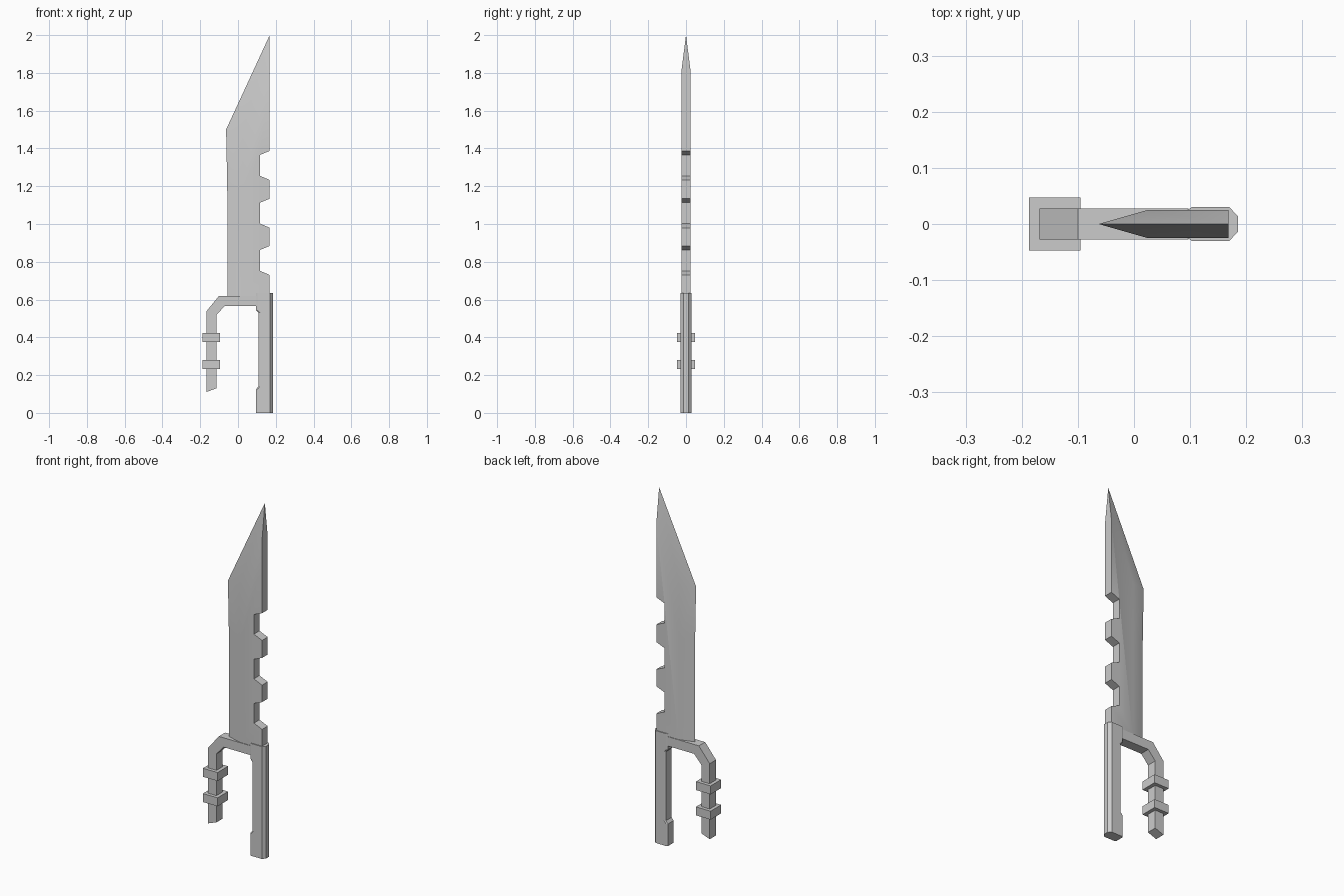
import bpy, bmesh, math

if "Cube" in bpy.data.objects:
    bpy.data.objects.remove(bpy.data.objects["Cube"])


def finish(name, bm, smooth=False):
    bmesh.ops.recalc_face_normals(bm, faces=bm.faces)
    mesh = bpy.data.meshes.new(name)
    bm.to_mesh(mesh)
    bm.free()
    ob = bpy.data.objects.new(name, mesh)
    bpy.context.collection.objects.link(ob)
    if smooth:
        bpy.ops.object.select_all(action='DESELECT')
        ob.select_set(True)
        bpy.context.view_layer.objects.active = ob
        bpy.ops.object.shade_smooth_by_angle(angle=math.radians(30))
    return ob


def bridge(bm, a, b):
    """Quads between two matching open or closed vertex rows."""
    for i in range(len(a)):
        j = (i + 1) % len(a)
        bm.faces.new((a[i], a[j], b[j], b[i]))


def extrude_profile(name, points, half):
    """Flat xz outline given thickness in y."""
    bm = bmesh.new()
    front = [bm.verts.new((x, -half, z)) for x, z in points]
    back = [bm.verts.new((x, half, z)) for x, z in points]
    bm.faces.new(front)
    bm.faces.new(back[::-1])
    bridge(bm, front, back)
    return finish(name, bm)


# Blade: flat notched body with a bevel down to a cutting edge
SPINE, INNER, BASE, T = 0.168, 0.117, 0.60, 0.025
back_edge = [(SPINE, BASE)]
for low in (0.73, 0.98, 1.233):
    back_edge += [(SPINE, low), (INNER, low + 0.022),
                  (INNER, low + 0.133), (SPINE, low + 0.154)]
back_edge.append((SPINE, 1.805))
flat_line = [(0.024, 1.49), (0.026, 1.2), (0.028, BASE)]

bm = bmesh.new()
edge = [bm.verts.new((x, 0, z)) for x, z in
        ((SPINE, 2.0), (-0.063, 1.5), (-0.057, 1.2), (-0.055, BASE))]
sides = []
for s in (-1, 1):
    loop = [bm.verts.new((x, s * T, z)) for x, z in back_edge + flat_line]
    bm.faces.new(loop)
    row = loop[len(back_edge) - 1:]
    for i in range(3):
        bm.faces.new((edge[i], edge[i + 1], row[i + 1], row[i]))
    sides.append(loop)
n = len(back_edge)
for i in range(n - 1):
    bm.faces.new((sides[0][i], sides[0][i + 1], sides[1][i + 1], sides[1][i]))
bm.faces.new((sides[0][n - 1], edge[0], sides[1][n - 1]))
bm.faces.new((sides[0][0], sides[1][0], sides[1][-1], edge[-1], sides[0][-1]))
finish("blade", bm, smooth=True)

# Handle: chamfered bar, inset along the grip between its two end blocks
bm = bmesh.new()
rings = []
for z, left in ((0, 0.095), (0.125, 0.095), (0.14, 0.108),
                (0.53, 0.108), (0.545, 0.095), (0.635, 0.095)):
    section = [(left, -0.025), (left + 0.008, -0.03), (0.170, -0.03), (0.185, -0.014),
               (0.185, 0.014), (0.170, 0.03), (left + 0.008, 0.03), (left, 0.025)]
    rings.append([bm.verts.new((x, y, z)) for x, y in section])
for a, b in zip(rings, rings[1:]):
    bridge(bm, a, b)
bm.faces.new(rings[0])
bm.faces.new(rings[-1])
finish("handle", bm)

# Knuckle guard: bar out from the handle, bent downwards
extrude_profile("knuckle_guard", [
    (0.097, 0.62), (-0.10, 0.62), (-0.168, 0.537), (-0.168, 0.11),
    (-0.115, 0.13), (-0.115, 0.517), (-0.07, 0.567), (0.097, 0.567)], 0.028)

# Square collars on the guard
for name, z in (("upper_collar", 0.40), ("lower_collar", 0.257)):
    extrude_profile(name, [(-0.187, z - 0.024), (-0.095, z - 0.024),
                           (-0.095, z + 0.024), (-0.187, z + 0.024)], 0.047)
